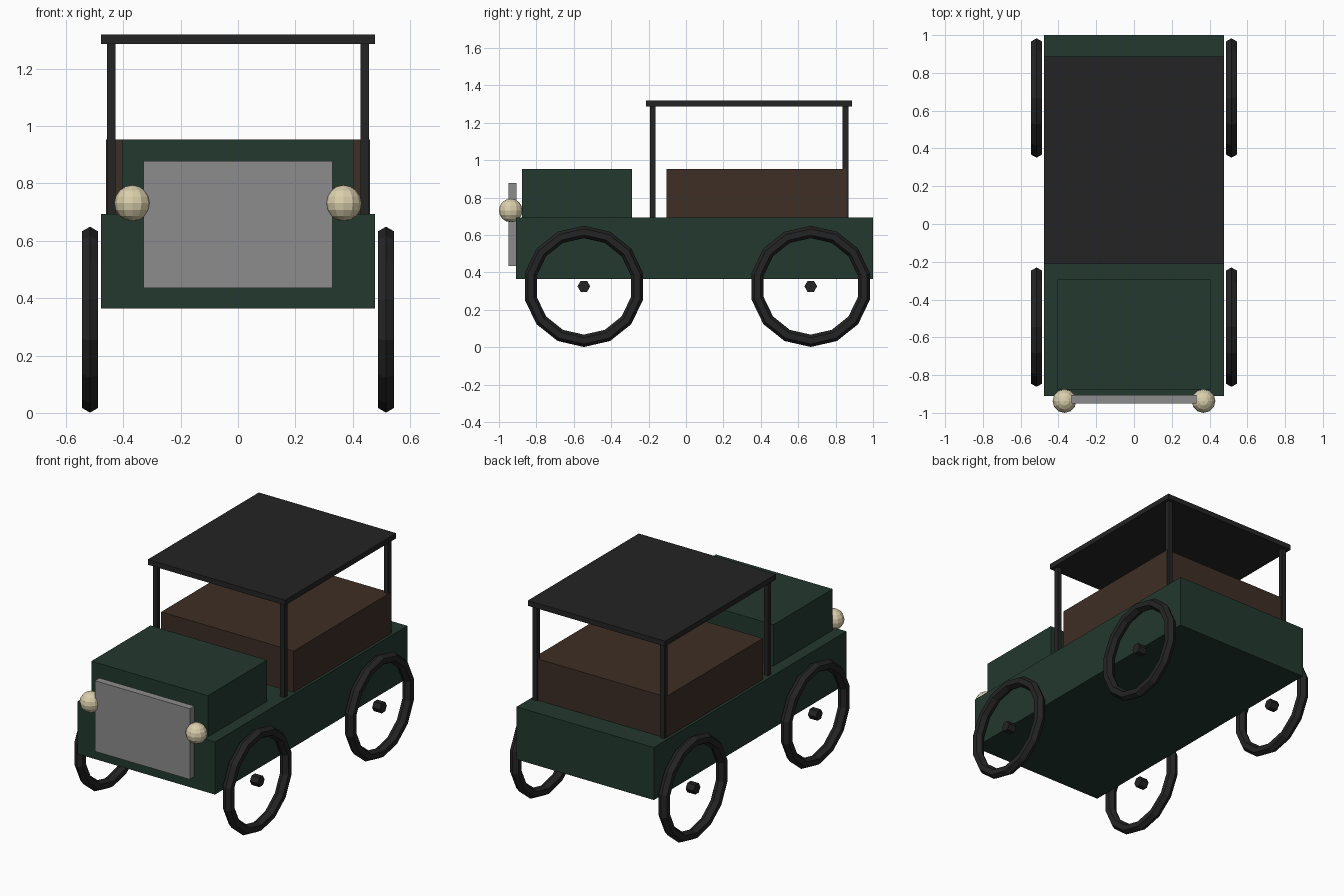
import bpy
import math

if "Cube" in bpy.data.objects:
    bpy.data.objects.remove(bpy.data.objects["Cube"])


def material(name, rgb):
    """Flat colour given as 0-255 sRGB, stored linear."""
    lin = [((c / 255 + 0.055) / 1.055) ** 2.4 for c in rgb]
    m = bpy.data.materials.new(name)
    m.diffuse_color = (*lin, 1)
    m.use_nodes = True
    m.node_tree.nodes["Principled BSDF"].inputs["Base Color"].default_value = m.diffuse_color
    return m


GREEN = material("dark green paint", (35, 56, 47))
BLACK = material("black", (36, 36, 36))
BROWN = material("brown leather", (61, 46, 37))
GREY = material("radiator grey", (140, 140, 140))
CREAM = material("lamp cream", (218, 207, 172))


def finish(name, mat):
    ob = bpy.context.object
    ob.name = name
    ob.data.materials.append(mat)
    return ob


def box(name, mat, x, y, z):
    """Box from (min, max) ranges on each axis."""
    centre = [(a + b) / 2 for a, b in (x, y, z)]
    bpy.ops.mesh.primitive_cube_add(size=1, location=centre)
    ob = finish(name, mat)
    ob.scale = [b - a for a, b in (x, y, z)]
    return ob


# Body, hood, seat block, roof, radiator
box("body", GREEN, (-0.477, 0.477), (-0.91, 1.0), (0.364, 0.694))
box("hood", GREEN, (-0.405, 0.405), (-0.877, -0.29), (0.69, 0.953))
box("seat_block", BROWN, (-0.46, 0.46), (-0.105, 0.857), (0.69, 0.953))
box("roof", BLACK, (-0.477, 0.477), (-0.213, 0.888), (1.286, 1.319))
box("radiator", GREY, (-0.33, 0.33), (-0.95, -0.905), (0.435, 0.879))

for side, s in (("left", 1), ("right", -1)):
    # Roof posts
    for end, y in (("front", -0.178), ("rear", 0.853)):
        x = s * 0.442
        box(f"{end}_{side}_post", BLACK, (x - 0.015, x + 0.015),
            (y - 0.015, y + 0.015), (0.69, 1.29))

    # Headlights
    bpy.ops.mesh.primitive_uv_sphere_add(segments=12, ring_count=8, radius=0.063,
                                         location=(s * 0.368, -0.937, 0.731))
    finish(f"{side}_headlight", CREAM)

    # Wheels: open tyre ring with a small hub
    for end, y in (("front", -0.546), ("rear", 0.667)):
        place = dict(location=(s * 0.516, y, 0.325), rotation=(0, math.pi / 2, 0))
        bpy.ops.mesh.primitive_torus_add(major_segments=14, minor_segments=6,
                                         major_radius=0.291, minor_radius=0.033, **place)
        finish(f"{end}_{side}_tyre", BLACK)
        bpy.ops.mesh.primitive_cylinder_add(vertices=6, radius=0.034, depth=0.055, **place)
        finish(f"{end}_{side}_hub", BLACK)
